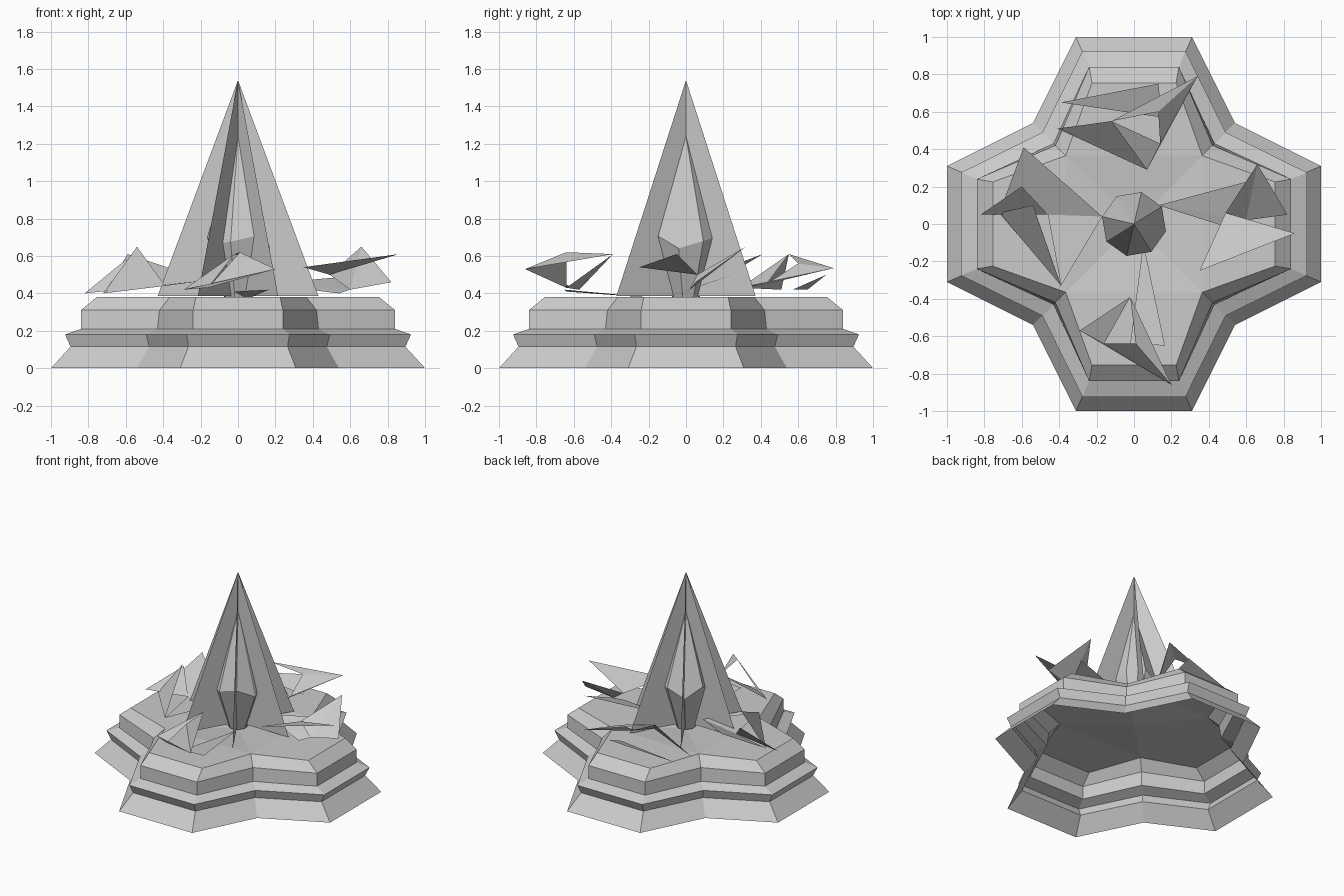
import bpy
from math import cos, sin, pi, radians

if "Cube" in bpy.data.objects:
    bpy.data.objects.remove(bpy.data.objects["Cube"])


def make(name, verts, faces):
    mesh = bpy.data.meshes.new(name)
    mesh.from_pydata(verts, [], faces)
    mesh.update()
    ob = bpy.data.objects.new(name, mesh)
    bpy.context.collection.objects.link(ob)
    return ob


def bridge(a, b, n):
    return [(a + i, a + (i + 1) % n, b + (i + 1) % n, b + i) for i in range(n)]


# Stepped four-armed base: (z, arm reach, arm half width, inner corner)
levels = [(0, 1, .31, .54), (.115, .895, .265, .475), (.18, .925, .275, .49),
          (.21, .84, .24, .43), (.31, .84, .24, .42), (.38, .755, .225, .365)]
verts, faces = [], []
for z, reach, half, inner in levels:
    for k in range(4):
        c, s = round(cos(k * pi / 2)), round(sin(k * pi / 2))
        for x, y in ((reach, -half), (reach, half), (inner, inner)):
            verts.append((x * c - y * s, x * s + y * c, z))
for i in range(len(levels) - 1):
    faces += bridge(i * 12, i * 12 + 12, 12)
# Flat arm tops and the shallow sunken centre
top = 12 * (len(levels) - 1)
verts.append((0, 0, .34))
for k in range(4):
    prev = top + (3 * k - 1) % 12
    a = top + 3 * k
    faces += [(a, a + 1, a + 2, prev), (prev, a + 2, len(verts) - 1)]
make("stepped_base", verts, faces)

# Three crossed upright blades
for k in range(3):
    x, y = .43 * cos(k * pi / 3), .43 * sin(k * pi / 3)
    make("spire_blade", [(x, y, .385), (-x, -y, .385), (0, 0, 1.54)], [(0, 1, 2)])

# Central eight-sided crystal
verts = []
for r, z in ((.07, .36), (.175, .68)):
    for i in range(8):
        t = radians(32 + 45 * i)
        verts.append((r * cos(t), r * sin(t), z + (.04 * sin(2.5 * i) if r > .1 else 0)))
verts.append((0, 0, 1.24))
make("core_crystal", verts,
     bridge(0, 8, 8) + [(8 + i, 8 + (i + 1) % 8, 16) for i in range(8)])


# Loose triangular shards scattered on each arm
def shards(name, points, tris):
    make(name, points, tris)


shards("front_shards",
       [(.20, -.86, .53), (-.29, -.57, .42), (-.02, -.39, .61), (.01, -.64, .62),
        (-.16, -.64, .43), (.05, -.10, .37), (.165, -.65, .42), (-.02, -.64, .41)],
       [(0, 1, 4), (0, 4, 3), (1, 2, 4), (2, 3, 0), (5, 6, 7)])

shards("back_shards",
       [(.34, .79, .535), (-.12, .55, .61), (.07, .29, .43), (.13, .60, .56),
        (.14, .43, .45), (-.39, .65, .42), (.13, .75, .50), (.15, .57, .42),
        (-.41, .51, .42)],
       [(0, 1, 3), (0, 4, 2), (0, 3, 4), (1, 2, 4), (5, 6, 7), (8, 1, 2)])

shards("left_shards",
       [(-.59, .41, .61), (-.17, .04, .47), (-.72, .06, .40), (-.54, .10, .65),
        (-.39, -.33, .44), (-.82, .05, .40), (-.60, .20, .58), (-.46, .05, .44)],
       [(0, 1, 7), (0, 7, 2), (2, 3, 4), (5, 6, 7), (1, 4, 7)])

shards("right_shards",
       [(.86, -.05, .61), (.35, -.25, .54), (.49, .06, .50), (.13, .10, .45),
        (.66, .32, .65), (.60, .02, .42), (.69, .25, .50), (.82, .05, .46),
        (.54, -.03, .40)],
       [(0, 1, 2), (3, 6, 5), (4, 5, 2), (4, 7, 5), (3, 5, 8)])
